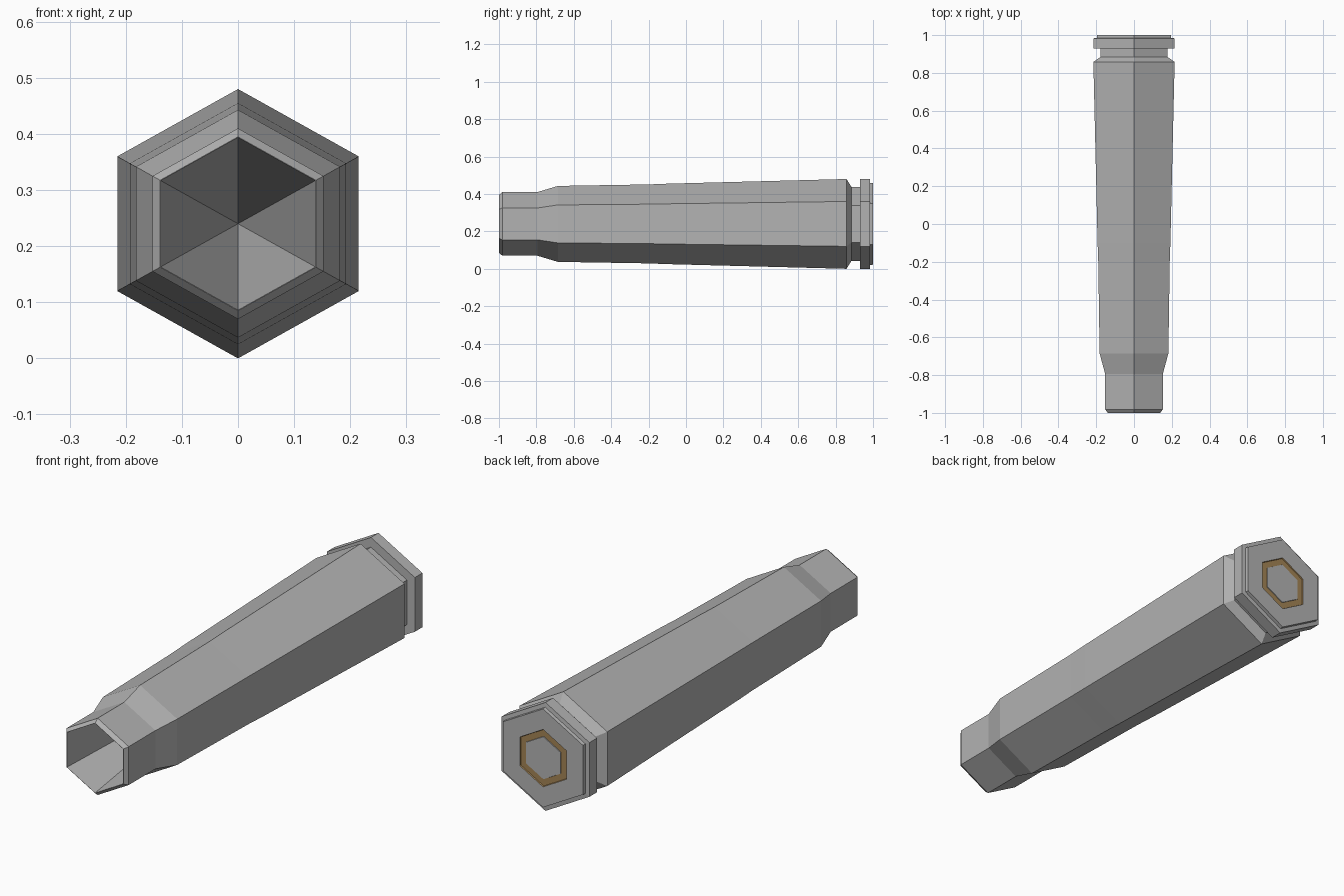
import bpy, bmesh, math

if "Cube" in bpy.data.objects:
    bpy.data.objects.remove(bpy.data.objects["Cube"])

CENTRE_Z = 0.24
X_SCALE = 1.035   # the hexagon is slightly wider than regular


def material(name, rgb):
    m = bpy.data.materials.new(name)
    m.diffuse_color = (*rgb, 1)
    m.use_nodes = True
    m.node_tree.nodes["Principled BSDF"].inputs["Base Color"].default_value = m.diffuse_color
    return m


def hex_lathe(name, profile, mat, sides=6):
    """Sweep (y, radius) points around the y axis; radius 0 makes a point."""
    bm = bmesh.new()
    rings = []
    for y, r in profile:
        if r == 0:
            rings.append([bm.verts.new((0, y, CENTRE_Z))] * sides)
            continue
        ring = []
        for i in range(sides):
            a = 2 * math.pi * i / sides
            ring.append(bm.verts.new((r * math.sin(a) * X_SCALE, y,
                                      CENTRE_Z + r * math.cos(a))))
        rings.append(ring)
    for a, b in zip(rings, rings[1:]):
        for i in range(sides):
            j = (i + 1) % sides
            corners = list(dict.fromkeys((a[i], a[j], b[j], b[i])))
            bm.faces.new(corners)
    # consistent winding: outside of the swept profile faces outward
    bmesh.ops.reverse_faces(bm, faces=bm.faces[:])
    mesh = bpy.data.meshes.new(name)
    bm.to_mesh(mesh)
    bm.free()
    mesh.materials.append(mat)
    obj = bpy.data.objects.new(name, mesh)
    bpy.context.collection.objects.link(obj)
    return obj


steel = material("grey metal", (0.45, 0.45, 0.45))
brass = material("dull brass", (0.37, 0.23, 0.09))

# Casing: tapered bore, mouth, neck, shoulder, body, groove and rim
hex_lathe("casing", [
    (0.0, 0), (-1.0, 0.154), (-1.0, 0.155), (-0.982, 0.17), (-0.795, 0.17),
    (-0.685, 0.203), (-0.2, 0.211), (-0.1, 0.215), (0.858, 0.24),
    (0.885, 0.197), (0.93, 0.197), (0.93, 0.24), (0.983, 0.24),
    (0.985, 0.22), (1.0, 0.218), (1.0, 0.127)], steel)

# Coloured ring around the primer, slightly sunk
hex_lathe("primer_ring", [(1.0, 0.127), (0.995, 0.125), (0.995, 0.095)], brass)

# Primer cap in the middle of the base
hex_lathe("primer_cap", [(0.995, 0.095), (0.998, 0.094), (0.998, 0)], steel)
